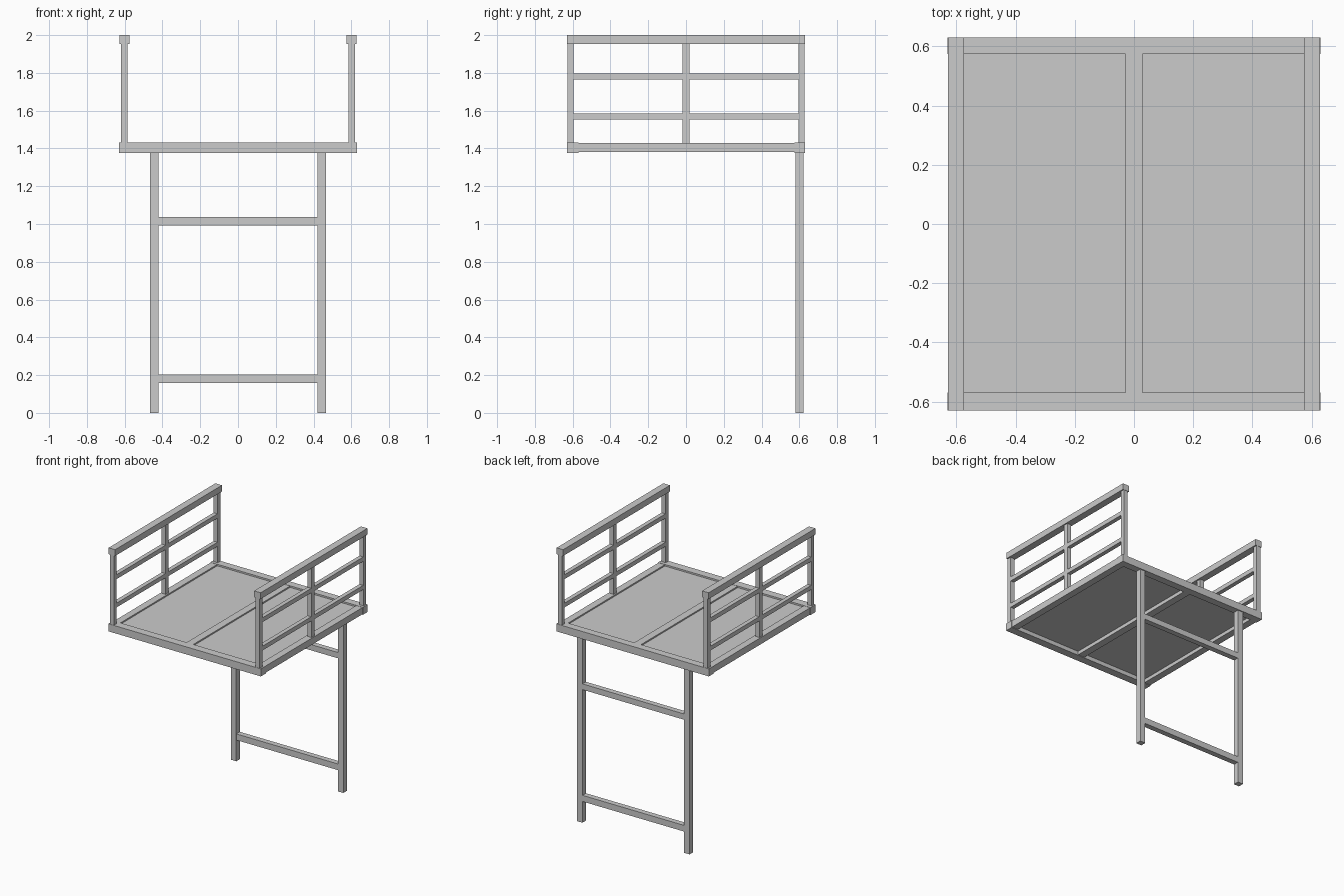
import bpy
import bmesh

if "Cube" in bpy.data.objects:
    bpy.data.objects.remove(bpy.data.objects["Cube"])


def box(name, x, y, z):
    """Box from (min, max) ranges on each axis."""
    bm = bmesh.new()
    bmesh.ops.create_cube(bm, size=1)
    for v in bm.verts:
        for i, (lo, hi) in enumerate((x, y, z)):
            v.co[i] = lo if v.co[i] < 0 else hi
    mesh = bpy.data.meshes.new(name)
    bm.to_mesh(mesh)
    bm.free()
    obj = bpy.data.objects.new(name, mesh)
    bpy.context.collection.objects.link(obj)
    return obj


def mirrored(name, s, x, y, z):
    """Box on the +x side, or its copy on the -x side when s is -1."""
    return box(name, tuple(sorted((s * x[0], s * x[1]))), y, z)


# Platform frame
box("front_beam", (-0.63, 0.63), (-0.63, -0.57), (1.376, 1.432))
box("back_beam", (-0.63, 0.63), (0.574, 0.63), (1.376, 1.432))
box("centre_joist", (-0.028, 0.028), (-0.57, 0.574), (1.38, 1.43))

for s, side in ((1, "right"), (-1, "left")):
    mirrored(side + "_side_beam", s, (0.574, 0.627), (-0.57, 0.574), (1.38, 1.43))
    # Deck panel, slightly recessed between the beams
    mirrored(side + "_deck_panel", s, (0.028, 0.574), (-0.57, 0.574), (1.407, 1.42))

    # Guard rail: posts, middle bars and handrail
    posts = (("front", -0.628, -0.595), ("middle", -0.018, 0.018), ("back", 0.595, 0.628))
    for label, y0, y1 in posts:
        mirrored(f"{side}_{label}_post", s, (0.585, 0.619), (y0, y1), (1.43, 1.955))
    for label, z0, z1 in (("lower", 1.553, 1.585), ("upper", 1.764, 1.797)):
        for half, y0, y1 in (("front", -0.595, -0.018), ("back", 0.018, 0.595)):
            mirrored(f"{side}_{half}_{label}_bar", s, (0.586, 0.618), (y0, y1), (z0, z1))
    mirrored(side + "_handrail", s, (0.574, 0.628), (-0.63, 0.63), (1.953, 2.0))

    # Supporting leg at the back
    mirrored(side + "_leg", s, (0.42, 0.465), (0.579, 0.622), (0, 1.376))

# Cross bars between the legs
for label, z0, z1 in (("lower", 0.158, 0.204), ("upper", 0.993, 1.036)):
    box(label + "_cross_bar", (-0.42, 0.42), (0.58, 0.621), (z0, z1))
